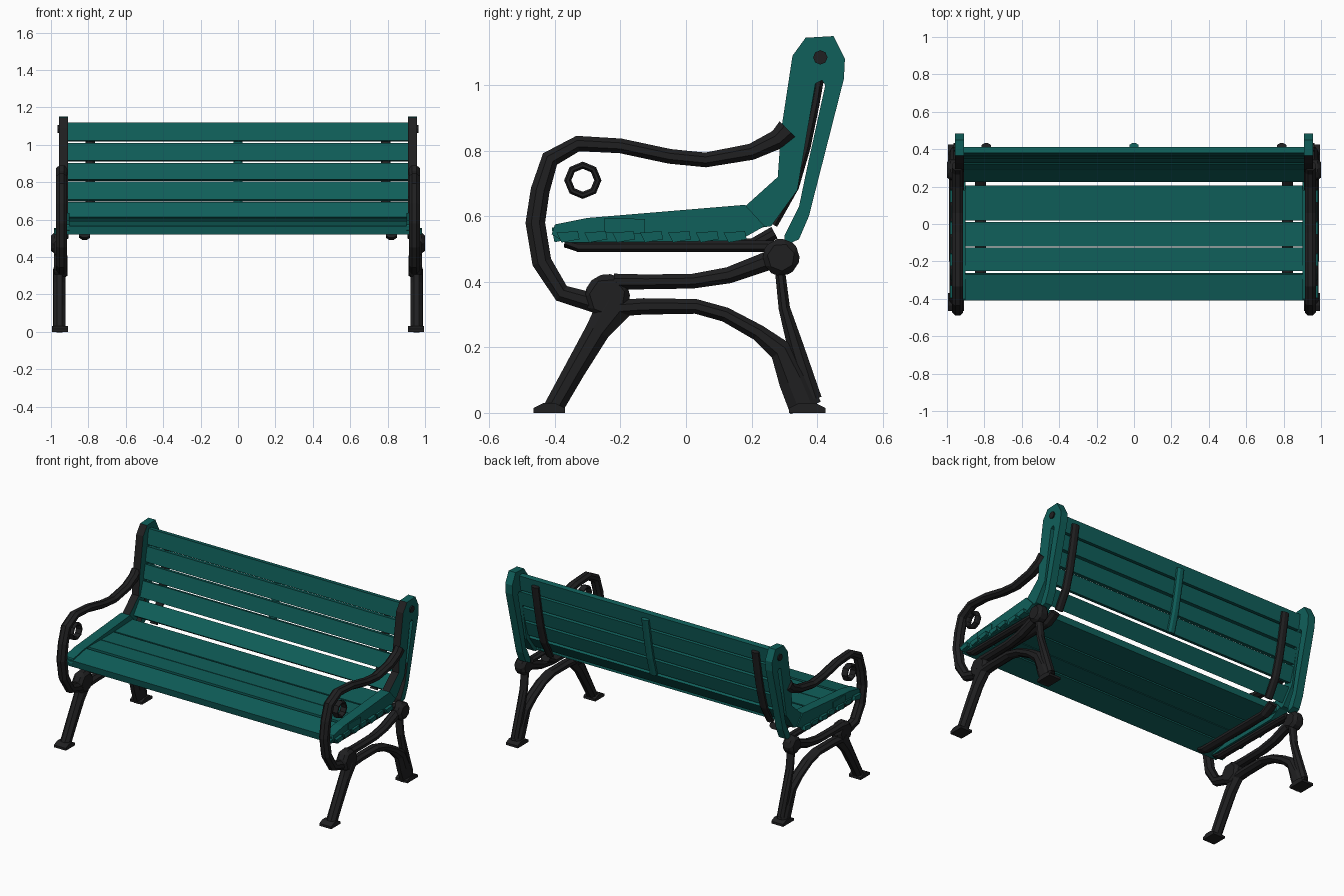
import bpy, bmesh, math
from mathutils import Vector

cube = bpy.data.objects.get("Cube")
if cube:
    bpy.data.objects.remove(cube)


def material(name, rgb):
    m = bpy.data.materials.new(name)
    m.use_nodes = True
    m.diffuse_color = (*rgb, 1)
    m.node_tree.nodes["Principled BSDF"].inputs["Base Color"].default_value = (*rgb, 1)
    return m


TEAL = material("teal paint", (0.005, 0.115, 0.103))
BLACK = material("black iron", (0.014, 0.014, 0.015))


def finish(bm, name, mats, mirror=False):
    bmesh.ops.recalc_face_normals(bm, faces=bm.faces)
    mesh = bpy.data.meshes.new(name)
    bm.to_mesh(mesh)
    bm.free()
    for m in mats:
        mesh.materials.append(m)
    ob = bpy.data.objects.new(name, mesh)
    bpy.context.collection.objects.link(ob)
    if mirror:
        ob.modifiers.new("Mirror", 'MIRROR').use_axis[0] = True
    return ob


def plate(name, outline, x0, x1, mats, mirror=True):
    """Side outline in (y, z), extruded from x0 to x1."""
    bm = bmesh.new()
    face = bm.faces.new([bm.verts.new((x0, y, z)) for y, z in outline])
    new = bmesh.ops.extrude_face_region(bm, geom=[face])["geom"]
    bmesh.ops.translate(bm, vec=(x1 - x0, 0, 0),
                        verts=[v for v in new if isinstance(v, bmesh.types.BMVert)])
    return finish(bm, name, mats, mirror)


def bar(name, path, x, half_x, mat=BLACK, closed=False, mirror=True):
    """Eight-sided bar along a path of (y, z, thickness) at constant x."""
    bm = bmesh.new()
    rings, n = [], len(path)
    for i, (y, z, t) in enumerate(path):
        a = path[(i - 1) % n if closed else max(i - 1, 0)]
        b = path[(i + 1) % n if closed else min(i + 1, n - 1)]
        d = Vector((b[0] - a[0], b[1] - a[1])).normalized()
        ring = []
        for k in range(8):
            ang = math.pi / 8 + k * math.pi / 4
            u, v = 1.08 * math.cos(ang), 1.08 * math.sin(ang) * t / 2
            ring.append(bm.verts.new((x + u * half_x, y - d.y * v, z + d.x * v)))
        rings.append(ring)
    for i in range(n if closed else n - 1):
        r, s = rings[i], rings[(i + 1) % n]
        for k in range(8):
            bm.faces.new((r[k], r[(k + 1) % 8], s[(k + 1) % 8], s[k]))
    if not closed:
        bm.faces.new(rings[0])
        bm.faces.new(rings[-1])
    return finish(bm, name, [mat], mirror)


def disc(y, z, r, sides, turn=0.0):
    return [(y + r * math.cos(turn + 2 * math.pi * i / sides),
             z + r * math.sin(turn + 2 * math.pi * i / sides)) for i in range(sides)]


def slat(name, a, b, thick, length):
    """Board between two (y, z) edges, thickness going down or back."""
    d = Vector((b[0] - a[0], b[1] - a[1])).normalized()
    oy, oz = d.y * thick, -d.x * thick
    plate(name, [a, b, (b[0] + oy, b[1] + oz), (a[0] + oy, a[1] + oz)],
          -length, length, [TEAL], False)


# Seat boards
seat = [((-0.41, 0.565), (-0.27, 0.592), 0.955), ((-0.25, 0.594), (-0.125, 0.592), 0.97),
        ((-0.12, 0.592), (0.01, 0.592), 0.965), ((0.02, 0.592), (0.205, 0.6), 0.96)]
for i, (a, b, length) in enumerate(seat):
    slat(f"seat_slat_{i + 1}", a, b, 0.045, length)
plate("seat_end", [(-0.41, 0.545), (-0.40, 0.575), (-0.3, 0.595), (0.18, 0.635), (0.24, 0.57),
                   (0.16, 0.525), (-0.37, 0.52)], 0.90, 0.965, [TEAL])

# Ragged lower edge of the seat ends
for i in range(7):
    y = -0.36 + i * 0.085
    plate(f"seat_end_block_{i + 1}", [(y - 0.035, 0.55), (y + 0.03, 0.555), (y + 0.035, 0.53),
                                      (y - 0.02, 0.52)], 0.95, 0.985 - 0.008 * (i % 2), [TEAL])

# Backrest boards, bottom to top
back = [((0.225, 0.615), (0.285, 0.695)), ((0.292, 0.708), (0.322, 0.803)),
        ((0.325, 0.815), (0.345, 0.903)), ((0.347, 0.917), (0.364, 1.01)),
        ((0.366, 1.022), (0.38, 1.12))]
for i, (a, b) in enumerate(back):
    slat(f"back_slat_{i + 1}", a, b, 0.033, 0.915)

# Braces under the seat and behind the backrest
brace = [(0.265, 0.575, 0.03), (0.33, 0.69, 0.03), (0.365, 0.81, 0.03),
         (0.392, 0.94, 0.03), (0.417, 1.08, 0.03)]
bar("back_brace", brace, 0.79, 0.025)
bar("center_brace", brace[1:], 0, 0.025, TEAL, mirror=False)
bar("seat_brace", [(-0.37, 0.52, 0.03), (-0.33, 0.512, 0.04), (0.2, 0.512, 0.04),
                   (0.27, 0.55, 0.04)], 0.82, 0.03)
bar("seat_rail", [(-0.37, 0.52, 0.02), (-0.33, 0.508, 0.035), (0.27, 0.508, 0.035)], 0.93, 0.025)

# Back posts with an open slit; the front edge is iron
post = plate("back_post", [
    (0.19, 0.56), (0.18, 0.63), (0.28, 0.72), (0.29, 0.86), (0.325, 1.09), (0.365, 1.145),
    (0.45, 1.15), (0.485, 1.08), (0.482, 1.02), (0.375, 0.6), (0.345, 0.53), (0.30, 0.51),
    (0.30, 0.54), (0.345, 0.63), (0.37, 0.75), (0.425, 1.0), (0.415, 1.015), (0.395, 1.005),
    (0.372, 0.87), (0.34, 0.68), (0.26, 0.57)], 0.908, 0.958, [TEAL, BLACK])
for p in post.data.polygons:
    if p.normal.y < -0.5 and p.center.y < 0.36:
        p.material_index = 1
plate("post_bolt", disc(0.41, 1.085, 0.022, 8), 0.95, 0.966, [BLACK])

# Armrest sweeping down the front to the leg joint
bar("armrest", [
    (0.31, 0.865, 0.07), (0.28, 0.835, 0.06), (0.2, 0.797, 0.05), (0.06, 0.772, 0.045),
    (-0.05, 0.783, 0.045), (-0.2, 0.815, 0.045), (-0.33, 0.822, 0.048), (-0.415, 0.775, 0.055),
    (-0.445, 0.68, 0.058), (-0.46, 0.58, 0.06), (-0.44, 0.46, 0.06), (-0.38, 0.365, 0.055),
    (-0.26, 0.33, 0.06)], 0.943, 0.03)
bar("armrest_ring", [(y, z, 0.022) for y, z in disc(-0.315, 0.71, 0.046, 8)],
    0.95, 0.02, closed=True)

# Joints between rails and legs
for name, y, z, r, x0, x1 in (("front_joint", -0.24, 0.355, 0.075, 0.912, 0.985),
                              ("rear_joint", 0.29, 0.475, 0.062, 0.925, 1.0)):
    joint = plate(name, disc(y, z, r, 7, 0.3), x0, x1, [BLACK])
    bevel = joint.modifiers.new("Bevel", 'BEVEL')
    bevel.width, bevel.segments = 0.018, 1

# Middle rail and lower arch into the rear leg
bar("middle_rail", [(-0.22, 0.40, 0.05), (-0.12, 0.4, 0.045), (0.02, 0.402, 0.045),
                    (0.13, 0.42, 0.05), (0.28, 0.475, 0.06)], 0.955, 0.03)
bar("lower_arch", [(-0.2, 0.32, 0.05), (-0.13, 0.325, 0.05), (0.03, 0.325, 0.045),
                   (0.12, 0.3, 0.045), (0.22, 0.245, 0.05), (0.29, 0.19, 0.07),
                   (0.33, 0.1, 0.095), (0.365, 0.015, 0.1)], 0.955, 0.033)
bar("rear_strut", [(0.285, 0.45, 0.03), (0.30, 0.32, 0.035), (0.335, 0.2, 0.05),
                   (0.385, 0.04, 0.06)], 0.955, 0.025)
bar("front_leg", [(-0.215, 0.33, 0.11), (-0.27, 0.25, 0.075), (-0.34, 0.13, 0.065),
                  (-0.405, 0.015, 0.06)], 0.955, 0.032)

# Feet
for name, y0, y1 in (("front_foot", -0.465, -0.37), ("rear_foot", 0.315, 0.425)):
    plate(name, [(y0, 0), (y1, 0), (y1, 0.015), (y1 - 0.03, 0.03), (y0 + 0.03, 0.03),
                 (y0, 0.015)], 0.91, 0.995, [BLACK])
